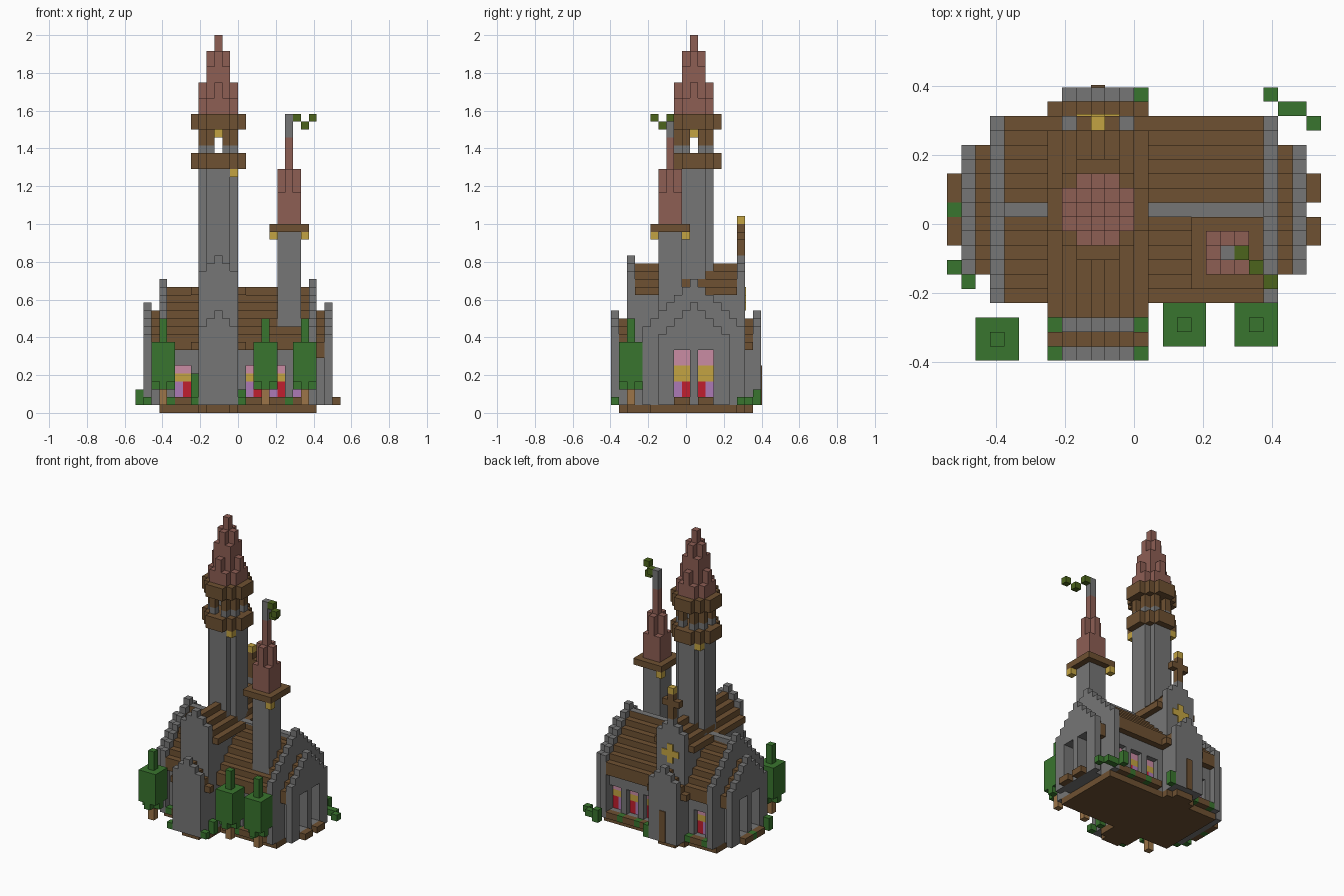
import bpy, bmesh
from mathutils import Matrix, Vector

cube = bpy.data.objects.get("Cube")
if cube:
    bpy.data.objects.remove(cube, do_unlink=True)

U = 1 / 24                      # block size
OFFSET = Vector((13, 9.5, 0))   # grid centre
MID = 10                        # block column on both ridge lines

COLOURS = {
    "stone": (118, 118, 118), "dark_wood": (110, 81, 50), "roof_clay": (141, 94, 84),
    "leaf": (57, 117, 46), "gold": (196, 164, 66), "pink_glass": (202, 140, 164),
    "purple_glass": (172, 122, 182), "red_glass": (192, 30, 46),
    "bark": (156, 117, 72), "banner_olive": (76, 100, 28),
}


def linear(v):
    v /= 255
    return v / 12.92 if v < 0.04045 else ((v + 0.055) / 1.055) ** 2.4


materials = {}
for name, rgb in COLOURS.items():
    m = bpy.data.materials.new(name)
    m.use_nodes = True
    col = (*map(linear, rgb), 1)
    m.diffuse_color = col
    m.node_tree.nodes["Principled BSDF"].inputs["Base Color"].default_value = col
    materials[name] = m

parts = {}


def box(part, mat, x, y, z):
    """Add a block spanning three (start, end) grid ranges to a part."""
    bm = parts.setdefault((part, mat), bmesh.new())
    lo, hi = (Vector(p) - OFFSET for p in zip(x, y, z))
    size = (hi - lo) * U
    bmesh.ops.create_cube(bm, size=1, matrix=Matrix.Translation((lo + hi) * U / 2)
                          @ Matrix.Diagonal((*size, 1)))


def cell(part, mat, i, j, k0, k1):
    box(part, mat, (i, i + 1), (j, j + 1), (k0, k1))


def stepped(part, mat, axis, span, top, half, thick=None, slots=()):
    """Stepped gable slice: walls reach the floor, roofs have a thickness."""
    for d in range(-half, half + 1):
        t = top - abs(d)
        lo = t - thick if thick else 8 if d in slots else 1
        across = (MID + d, MID + d + 1)
        x, y = (span, across) if axis == "x" else (across, span)
        box(part, mat, x, y, (lo, t))
        if d in slots:
            box(part, mat, x, y, (1, 2))


# Floor slab
box("floor_slab", "dark_wood", (3, 23), (5, 16), (0, 1))
box("floor_slab", "dark_wood", (8, 13), (2, 17), (0, 1))
box("floor_slab", "dark_wood", (9, 12), (1, 18), (0, 1))

# Nave core and roof
box("nave_wall", "stone", (4, 22), (6, 15), (1, 9))
stepped("nave_core", "stone", "x", (4, 22), 13, 4)
stepped("nave_roof", "dark_wood", "x", (4, 22), 16, 6, 2)
box("nave_ridge", "stone", (4, 22), (MID, MID + 1), (15, 16.02))

# Nave long walls with recessed windows and planters
windows = (5, 14, 17, 20)
glass_columns = {w: "purple_glass" for w in windows} | {w + 1: "red_glass" for w in windows}
for wall, glass, planter in ((5, 5.85, 4), (15, 15, 16)):
    for i in range(4, 22):
        if i not in glass_columns:
            cell("nave_wall", "stone", i, wall, 1, 10)
            continue
        cell("nave_wall", "stone", i, wall, 1, 2)
        cell("nave_wall", "stone", i, wall, 6, 10)
        for mat, z in ((glass_columns[i], (2, 4)), ("gold", (4, 5)), ("pink_glass", (5, 6))):
            box("nave_window", mat, (i, i + 1), (glass, glass + 0.15), z)
        cell("nave_planter", "dark_wood", i, planter, 1, 2)
    for i in (4, 7, 16, 19):
        cell("wall_shrub", "leaf", i, planter, 1, 2)

# Nave end gables, mirrored left and right
slots = (-2, -1, 1, 2)
for flip in (False, True):
    def span(a, b):
        return (26 - b, 26 - a) if flip else (a, b)
    stepped("end_gable_inner", "stone", "x", span(22, 23), 17, 6)
    stepped("end_link_wall", "stone", "x", span(23, 24), 11, 3, slots=slots)
    stepped("end_link_roof", "dark_wood", "x", span(23, 24), 13, 4, 2)
    stepped("end_gable_outer", "stone", "x", span(24, 25), 14, 4, slots=slots)
    for d in slots:
        y = (MID + d, MID + d + 1)
        low = "red_glass" if abs(d) == 1 else "purple_glass"
        for mat, z in ((low, (2, 4)), ("gold", (4, 6)), ("pink_glass", (6, 8))):
            box("end_window", mat, span(23, 23.15), y, z)
        box("end_planter", "dark_wood", span(25, 26), y, (1, 2))

# Transept with taller gables and low porches front and back
stepped("transept_wall", "stone", "y", (3, 16), 18, 2)
stepped("transept_roof", "dark_wood", "y", (3, 16), 19, 3, 1)
for gable, link, porch in ((2, 1, 0), (16, 17, 18)):
    stepped("transept_gable", "stone", "y", (gable, gable + 1), 20, 2)
    stepped("porch_wall", "stone", "y", (link, link + 1), 11, 2)
    stepped("porch_roof", "dark_wood", "y", (link, link + 1), 12, 3, 1)
    stepped("porch_gable", "stone", "y", (porch, porch + 1), 13, 2)

# Rear door, rose window and cross
box("rear_door", "dark_wood", (MID, MID + 1), (19, 19.15), (1, 6))
for d, z in ((-1, (14, 15)), (0, (13, 16)), (1, (14, 15))):
    box("rose_window", "gold", (MID + d, MID + d + 1), (17, 17.15), z)
cell("cross", "dark_wood", MID, 16, 20, 24)
box("cross", "dark_wood", (MID - 1, MID + 2), (16, 17), (22, 23))
cell("cross_tip", "gold", MID, 16, 24, 25)


def ring_cells(radius, reach):
    """Offsets of an octagonal block plan."""
    r = range(-radius, radius + 1)
    return [(a, b) for a in r for b in r if abs(a) + abs(b) <= reach]


# Main tower: shaft, balconies, open belfry
for a, b in ring_cells(2, 3):
    cell("tower_shaft", "stone", MID + a, MID + b, 1, 31)
    if abs(a) + abs(b) == 3:
        cell("belfry_post", "stone", MID + a, MID + b, 33, 34)
        cell("belfry_arch", "dark_wood", MID + a, MID + b, 34, 36)
for a, b in ring_cells(3, 4):
    cell("lower_balcony", "dark_wood", MID + a, MID + b, 31, 33)
    cell("upper_balcony", "dark_wood", MID + a, MID + b, 36, 38)
cell("bell", "gold", MID, MID, 35, 36)
for i, j in ((12, 8), (8, 12)):
    cell("tower_lantern", "gold", i, j, 30, 31)

# Main spire: height depends on distance from the axis
spire_top = {(0, 0): 48, (0, 1): 46, (1, 1): 44, (0, 2): 42, (1, 2): 40}
for a, b in ring_cells(2, 3):
    cell("main_spire", "roof_clay", MID + a, MID + b, 38,
         spire_top[tuple(sorted((abs(a), abs(b))))])

# Small tower with cap, spire, pole and banner
box("turret_shaft", "stone", (18, 21), (6, 9), (8, 23))
box("turret_cap", "dark_wood", (17, 22), (5, 10), (23, 24))
for a, b in ring_cells(1, 2):
    cell("turret_spire", "roof_clay", 19 + a, 7 + b, 24, (35, 31, 28)[abs(a) + abs(b)])
cell("turret_pole", "stone", 19, 7, 35, 38)
for i, j in ((21, 5), (17, 9)):
    cell("turret_lantern", "gold", i, j, 22, 23)
for n, k in enumerate((37, 36, 37)):
    cell("banner", "banner_olive", 20 + n, 7 - n, k, k + 1)

# Trees
for i, j in ((3, 1), (16, 2), (21, 2)):
    cell("tree_trunk", "bark", i, j, 1, 3)
    for a, b in ring_cells(1, 2):
        low, high = ((3, 12), (3, 9), (4, 9))[abs(a) + abs(b)]
        cell("tree_crown", "leaf", i + a, j + b, low, high)

# Shrubs around the walls: column, row, top
for i, j, top in ((0, 6, 3), (1, 5, 2), (0, 10, 2), (7, 0, 2), (13, 0, 2), (13, 2, 3),
                  (7, 2, 5), (13, 18, 3), (22, 18, 3), (23, 17, 2), (24, 17, 2), (25, 16, 2)):
    cell("shrub", "leaf", i, j, 1, top)

# Turn the collected blocks into objects
for (part, mat), bm in parts.items():
    mesh = bpy.data.meshes.new(part)
    bm.to_mesh(mesh)
    bm.free()
    mesh.materials.append(materials[mat])
    bpy.context.scene.collection.objects.link(bpy.data.objects.new(part, mesh))
